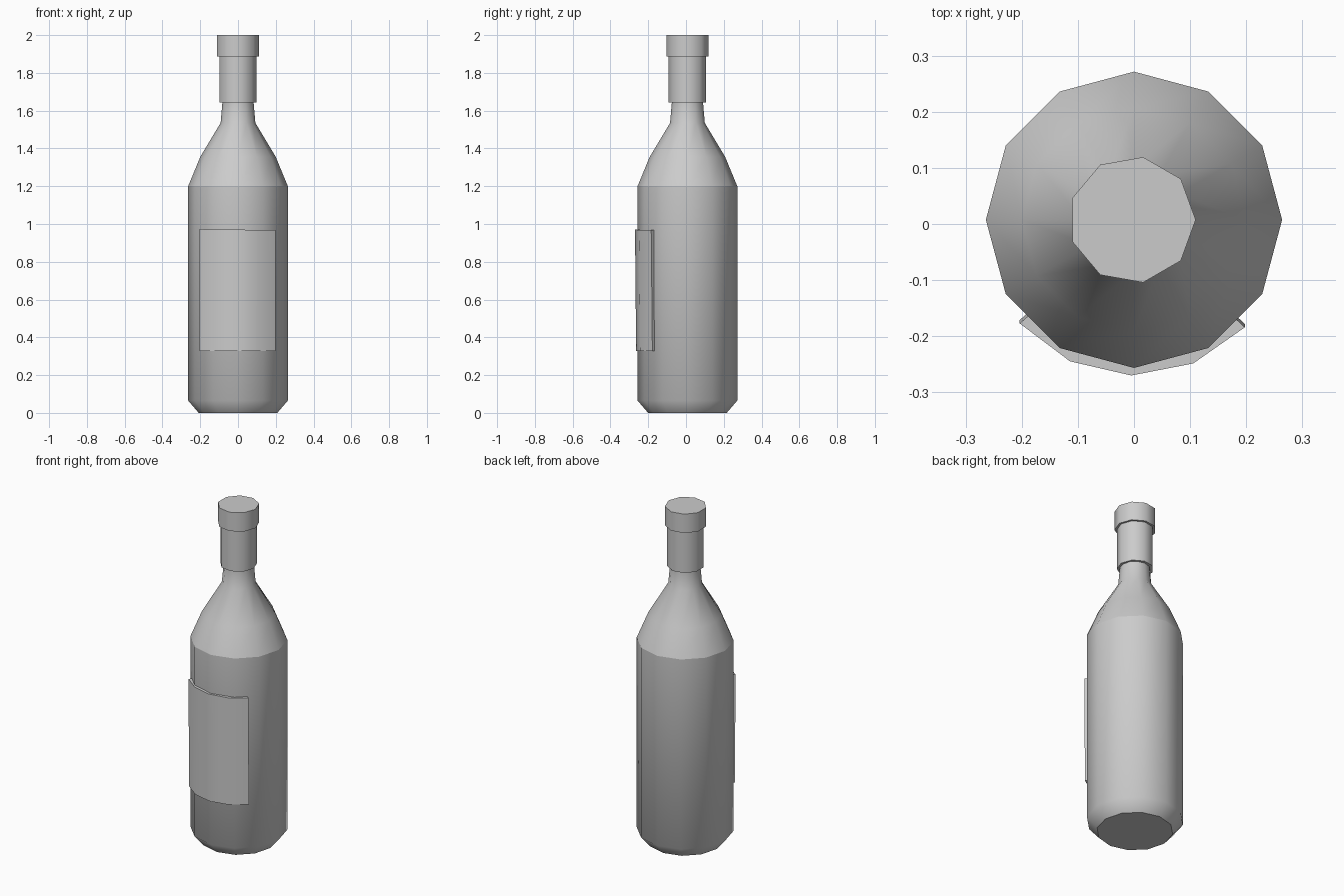
import bpy, bmesh
from math import cos, sin, pi, radians

if "Cube" in bpy.data.objects:
    bpy.data.objects.remove(bpy.data.objects["Cube"])


def finish(name, bm, sharp_test):
    """Shade faces smooth, keep chosen edges sharp, and link the object."""
    bmesh.ops.recalc_face_normals(bm, faces=bm.faces[:])
    for f in bm.faces:
        f.smooth = True
    for e in bm.edges:
        e.smooth = not sharp_test(e)
    me = bpy.data.meshes.new(name)
    bm.to_mesh(me)
    bm.free()
    ob = bpy.data.objects.new(name, me)
    bpy.context.collection.objects.link(ob)
    return ob


def lathe(name, profile, sides, cx, cy, sharp_z):
    """Revolve (radius, z) points into a closed solid."""
    bm = bmesh.new()
    rings = [[bm.verts.new((cx + r * cos(2 * pi * i / sides),
                            cy + r * sin(2 * pi * i / sides), z))
              for i in range(sides)] for r, z in profile]
    for a, b in zip(rings, rings[1:]):
        for i in range(sides):
            j = (i + 1) % sides
            bm.faces.new((a[i], a[j], b[j], b[i]))
    bm.faces.new(rings[0])
    bm.faces.new(rings[-1])

    def is_sharp(e):
        za, zb = (v.co.z for v in e.verts)
        return abs(za - zb) < 1e-5 and any(abs(za - z) < 1e-4 for z in sharp_z)
    return finish(name, bm, is_sharp)


# Glass body: chamfered base, straight wall, sloping shoulder, thin neck
lathe("bottle_body",
      [(0.208, 0), (0.264, 0.065), (0.264, 1.2), (0.2, 1.355),
       (0.092, 1.535), (0.082, 1.65), (0.082, 1.88)],
      12, 0, 0.0075, (0, 1.2, 1.88))

# Foil sleeve and cap, both nine-sided
lathe("neck_sleeve", [(0.1005, 1.642), (0.1005, 1.89)], 9, -0.003, 0.0075, (1.642, 1.89))
lathe("bottle_cap", [(0.1134, 1.887), (0.1134, 2.0)], 9, -0.0034, 0.0075, (1.887, 2.0))

# Curved label on the front, leaning very slightly
bm = bmesh.new()
columns = []
for i in range(5):
    a = radians(-139 + 24 * i)
    ring = []
    for r, top in ((0.27, 0), (0.27, 1), (0.249, 1), (0.249, 0)):
        x, y = r * cos(a), r * sin(a)
        z = (0.97 - 0.012 * x) if top else 0.327
        ring.append(bm.verts.new((x, y + (0 if top else 0.006), z)))
    columns.append(ring)
for a, b in zip(columns, columns[1:]):
    for i in range(4):
        j = (i + 1) % 4
        bm.faces.new((a[i], a[j], b[j], b[i]))
bm.faces.new(columns[0])
bm.faces.new(columns[-1])
bm.normal_update()
finish("front_label", bm, lambda e: e.calc_face_angle(0) > radians(40))
